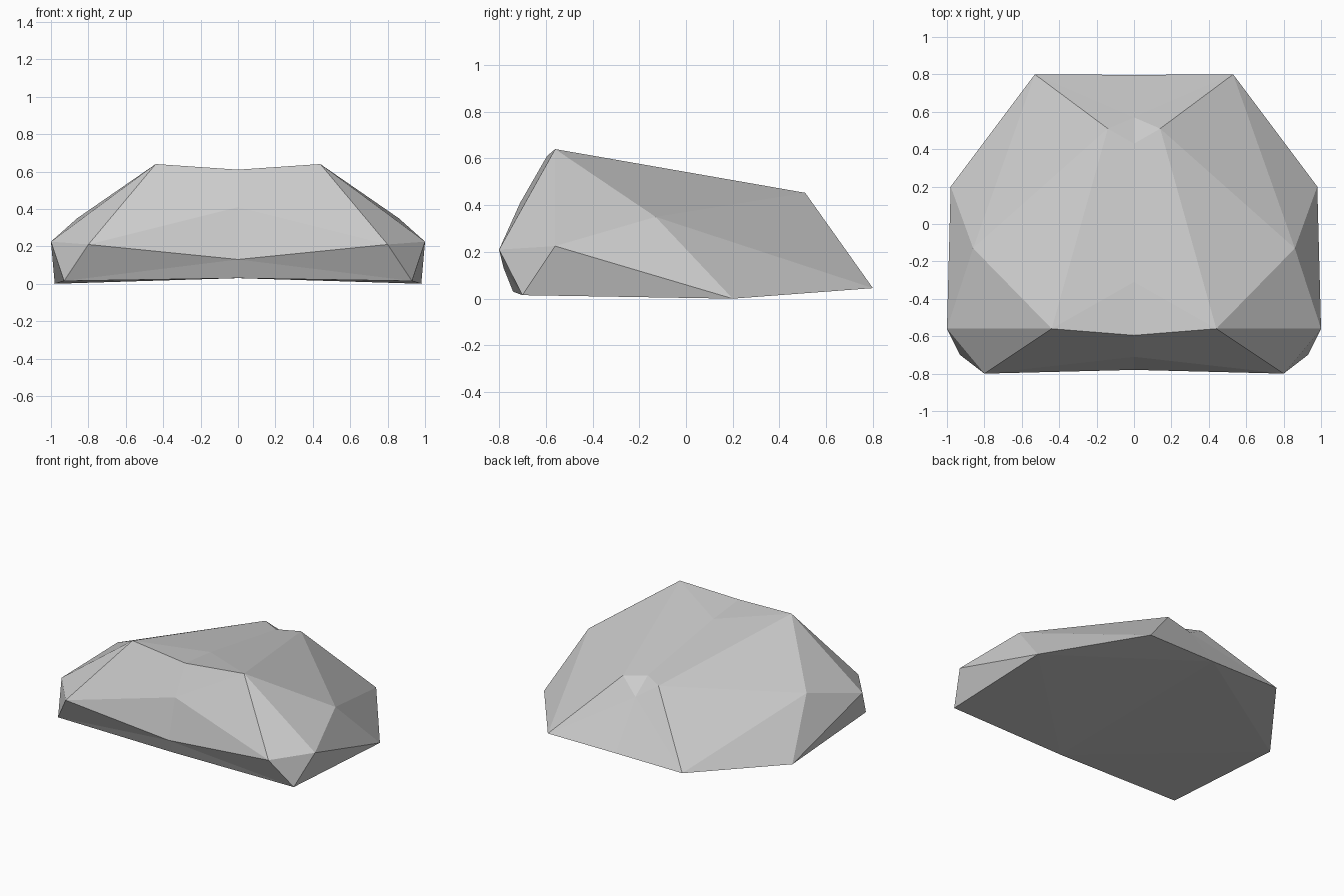
import bpy
import bmesh

if "Cube" in bpy.data.objects:
    bpy.data.objects.remove(bpy.data.objects["Cube"])

# Right half of the faceted boulder; points with x = 0 lie on the mirror plane
points = {
    # crown
    "A": (0.44, -0.56, 0.64), "C": (0, -0.595, 0.61), "P": (0, -0.31, 0.58),
    "Q": (0, 0.43, 0.46), "T": (0.14, 0.51, 0.453),
    # front
    "G": (0, -0.71, 0.41), "V": (0.80, -0.80, 0.21), "D": (0, -0.78, 0.13),
    # side
    "S": (1.0, -0.56, 0.225), "M": (0.86, -0.13, 0.35),
    # back
    "R": (0, 0.57, 0.36), "B": (0.53, 0.80, 0.045), "K": (0, 0.797, 0.045),
    # foot
    "N": (0, -0.74, 0.03), "W": (0.93, -0.70, 0.015), "F": (0.98, 0.20, 0.0),
}
facets = ("ACP APT PQT "                          # crown
          "ACG AGV GVD VWD WND "                  # front
          "AVS ASM SMF AMT MTB MBF VWS SWF "      # side
          "QTR TBR BKR "                          # back
          "NWF NFK FBK").split()                  # underside

bm = bmesh.new()
verts = {name: bm.verts.new(co) for name, co in points.items()}
for facet in facets:
    bm.faces.new([verts[n] for n in facet])

# Mirror to the left half and weld the centre line
bmesh.ops.mirror(bm, geom=bm.verts[:] + bm.edges[:] + bm.faces[:],
                 axis='X', merge_dist=0.001)
bmesh.ops.remove_doubles(bm, verts=bm.verts[:], dist=0.001)
bmesh.ops.recalc_face_normals(bm, faces=bm.faces[:])

mesh = bpy.data.meshes.new("boulder")
bm.to_mesh(mesh)
bm.free()

# Plain stone grey
stone = bpy.data.materials.new("stone_grey")
stone.diffuse_color = (0.6, 0.6, 0.6, 1)
stone.use_nodes = True
stone.node_tree.nodes["Principled BSDF"].inputs["Base Color"].default_value = stone.diffuse_color
mesh.materials.append(stone)

boulder = bpy.data.objects.new("boulder", mesh)
bpy.context.collection.objects.link(boulder)
